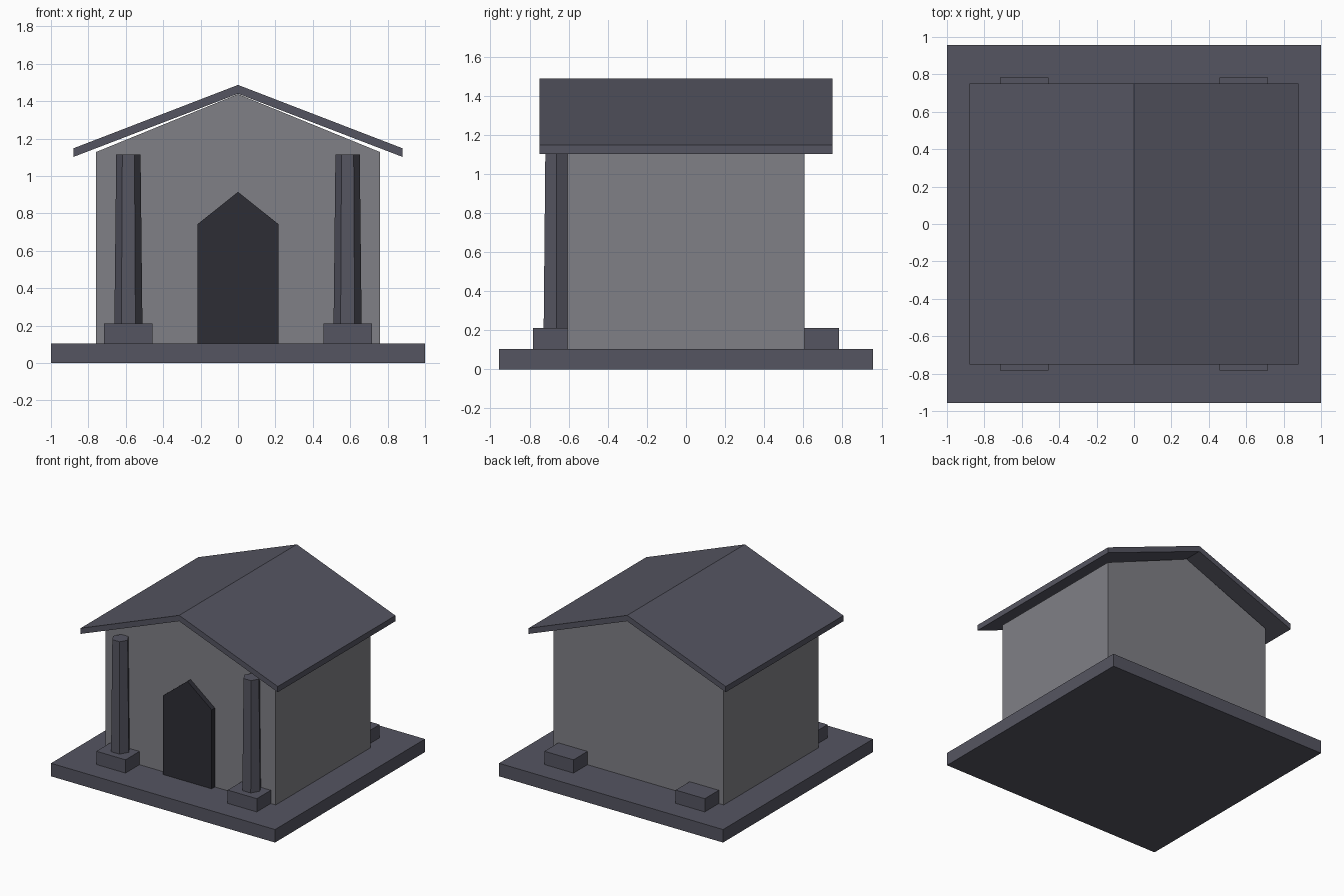
import bpy
import bmesh
from math import radians
from mathutils import Matrix

cube = bpy.data.objects.get("Cube")
if cube:
    bpy.data.objects.remove(cube, do_unlink=True)


def material(name, srgb):
    color = [((c / 255 + 0.055) / 1.055) ** 2.4 for c in srgb] + [1]
    mat = bpy.data.materials.new(name)
    mat.use_nodes = True
    mat.diffuse_color = color
    mat.node_tree.nodes["Principled BSDF"].inputs["Base Color"].default_value = color
    return mat


slate = material("slate stone", (85, 85, 97))
wall_gray = material("wall gray", (128, 128, 134))
door_dark = material("dark door", (45, 45, 53))


def finish(name, bm, mat):
    bmesh.ops.recalc_face_normals(bm, faces=bm.faces)
    mesh = bpy.data.meshes.new(name)
    bm.to_mesh(mesh)
    bm.free()
    mesh.materials.append(mat)
    obj = bpy.data.objects.new(name, mesh)
    bpy.context.collection.objects.link(obj)
    return obj


def box(name, center, size, mat):
    bm = bmesh.new()
    bmesh.ops.create_cube(bm, size=1, matrix=Matrix.Translation(center) @ Matrix.Diagonal((*size, 1)))
    return finish(name, bm, mat)


def extrude_profile(name, profile, y_front, y_back, mat):
    """Extrude an (x, z) outline from front to back."""
    bm = bmesh.new()
    face = bm.faces.new([bm.verts.new((x, y_front, z)) for x, z in profile])
    out = bmesh.ops.extrude_face_region(bm, geom=[face])
    verts = [v for v in out["geom"] if isinstance(v, bmesh.types.BMVert)]
    bmesh.ops.translate(bm, verts=verts, vec=(0, y_back - y_front, 0))
    return finish(name, bm, mat)


def gable(half_width, bottom, shoulder, apex):
    return [(-half_width, bottom), (half_width, bottom), (half_width, shoulder),
            (0, apex), (-half_width, shoulder)]


FLOOR = 0.105

# Ground slab, gabled walls and pointed door
box("base_slab", (0, 0, FLOOR / 2), (2, 1.912, FLOOR), slate)
extrude_profile("walls", gable(0.76, FLOOR, 1.128, 1.438), -0.605, 0.605, wall_gray)
extrude_profile("door", gable(0.217, FLOOR, 0.742, 0.915), -0.645, -0.59, door_dark)

# Folded roof slab with vertical eave edges
roof = [(-0.88, 1.102), (0, 1.44), (0.88, 1.102), (0.88, 1.148), (0, 1.487), (-0.88, 1.148)]
extrude_profile("roof", roof, -0.75, 0.75, slate)

# Plinths on both ends, tapered hexagonal columns at the front only
for side, sx in (("right", -1), ("left", 1)):
    x = sx * 0.586
    for end, sy in (("front", -1), ("back", 1)):
        box(f"{end}_{side}_plinth", (x, sy * 0.663, 0.158), (0.26, 0.24, 0.108), slate)
    bm = bmesh.new()
    height = 1.114 - 0.21
    place = Matrix.Translation((x, -0.663, 0.21 + height / 2)) @ Matrix.Rotation(radians(30), 4, "Z")
    bmesh.ops.create_cone(bm, cap_ends=True, segments=6, radius1=0.075, radius2=0.065,
                          depth=height, matrix=place)
    finish(f"{side}_column", bm, slate)
